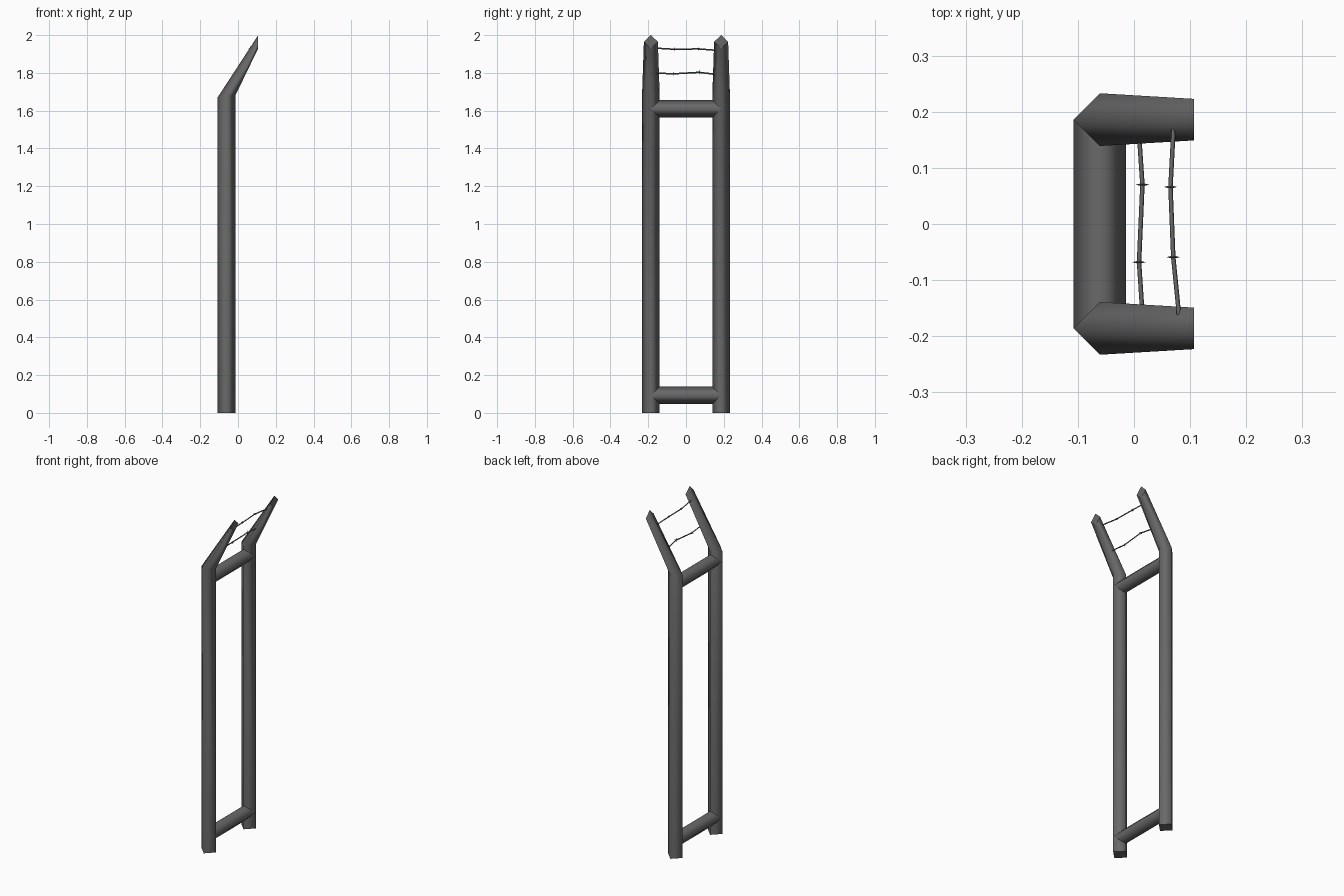
import bpy, bmesh
from mathutils import Vector

if "Cube" in bpy.data.objects:
    bpy.data.objects.remove(bpy.data.objects["Cube"])

steel = bpy.data.materials.new("dark_grey_steel")
steel.diffuse_color = (0.14, 0.14, 0.14, 1)
steel.use_nodes = True
steel.node_tree.nodes["Principled BSDF"].inputs["Base Color"].default_value = steel.diffuse_color


def finish(name, bm):
    bmesh.ops.recalc_face_normals(bm, faces=bm.faces)
    me = bpy.data.meshes.new(name)
    bm.to_mesh(me)
    bm.free()
    me.materials.append(steel)
    ob = bpy.data.objects.new(name, me)
    bpy.context.collection.objects.link(ob)
    return ob


def loft(name, rings):
    """Smooth-sided tube through 4-point rings, with flat caps."""
    bm = bmesh.new()
    vs = [[bm.verts.new(p) for p in r] for r in rings]
    n = len(vs[0])
    for a, b in zip(vs, vs[1:]):
        for i in range(n):
            j = (i + 1) % n
            bm.faces.new((a[i], a[j], b[j], b[i])).smooth = True
    for ring in (vs[0], vs[-1]):
        cap = bm.faces.new(ring)
        for e in cap.edges:
            e.smooth = False
    return finish(name, bm)


def diamond(c, u, v):
    c, u, v = Vector(c), Vector(u), Vector(v)
    return [c + u, c + v, c - u, c - v]


PX, PY, R = -0.061, 0.186, 0.047

# posts with bent, tapering tops cut vertically
for side, s in (("left", -1), ("right", 1)):
    y = s * PY
    loft(side + "_post", [
        diamond((PX, y, 0), (-R, 0, 0), (0, R, 0)),
        diamond((PX, y, 1.675), (-R, 0, -0.005), (0, R, 0)),
        diamond((0.107, y, 1.965), (0, 0, 0.035), (0, 0.037, 0))])

# cross bars
for name, z in (("lower_bar", 0.093), ("upper_bar", 1.61)):
    loft(name, [diamond((PX, y, z), (R, 0, 0), (0, 0, R))
                for y in (-PY, PY)])

# wires, each slightly crooked at its two barbs
W = 0.004
wires = {
    "lower_wire": [(0.016, -0.175, 1.80), (0.009, -0.068, 1.795),
                   (0.015, 0.07, 1.803), (0.008, 0.175, 1.79)],
    "upper_wire": [(0.082, -0.18, 1.932), (0.07, -0.059, 1.925),
                   (0.065, 0.066, 1.927), (0.071, 0.18, 1.918)]}
for name, pts in wires.items():
    loft(name, [diamond(p, (W, 0, 0), (0, 0, W)) for p in pts])
    # barbs: crossed pairs of spikes
    bm = bmesh.new()
    for p in pts[1:3]:
        c = Vector(p)
        for a, b in (((0.012, 0, 0), (0, 0, 0.003)),
                     ((0, 0, 0.012), (0.003, 0, 0))):
            ring = [bm.verts.new(q) for q in diamond(c, b, (0, 0.003, 0))]
            for t in (1, -1):
                tip = bm.verts.new(c + t * Vector(a))
                for i in range(4):
                    bm.faces.new((ring[i], ring[(i + 1) % 4], tip))
    finish(name + "_barbs", bm)
